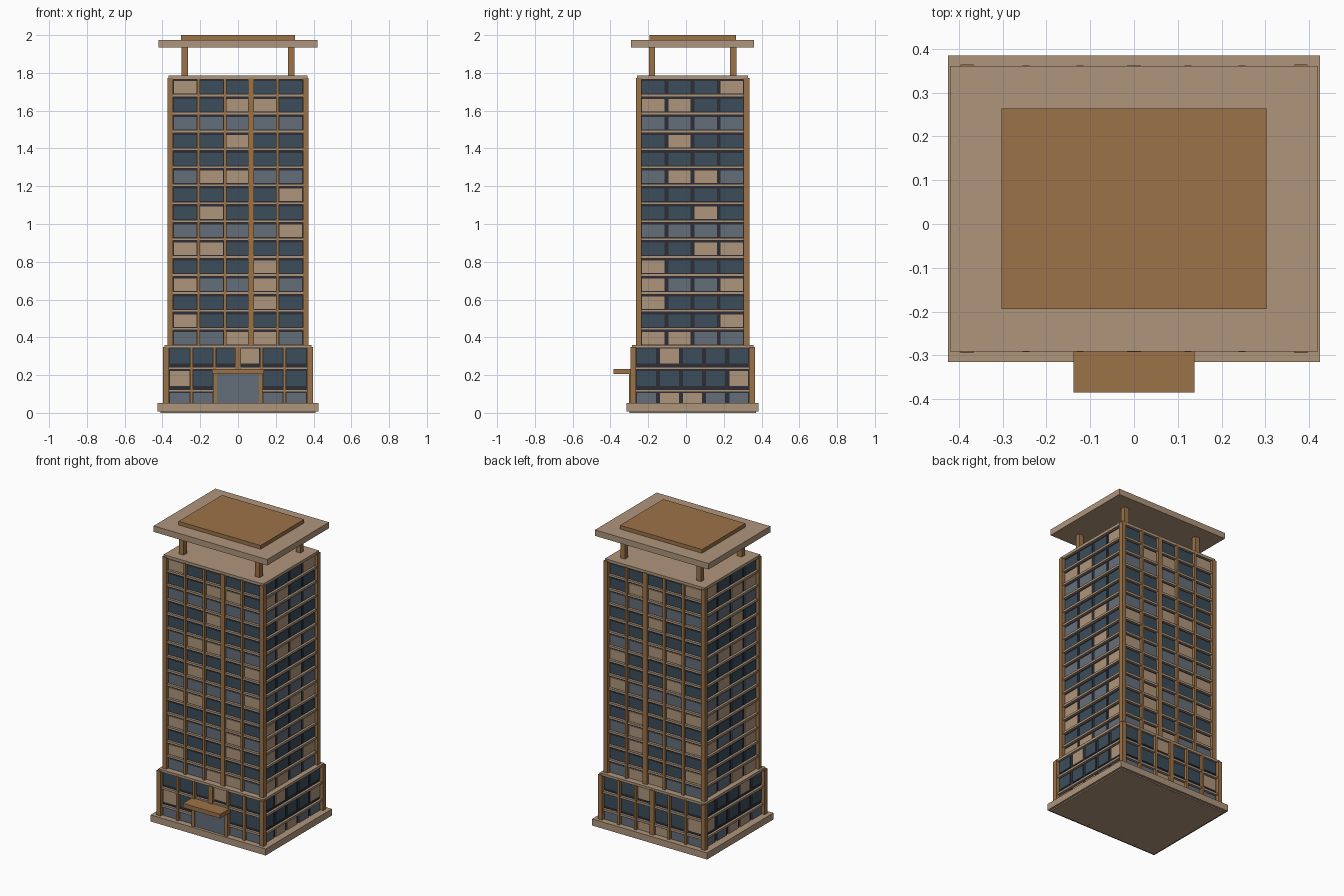
import bpy, bmesh
from mathutils import Vector

cube = bpy.data.objects.get("Cube")
if cube:
    bpy.data.objects.remove(cube, do_unlink=True)


def material(name, rgb):
    m = bpy.data.materials.new(name)
    m.use_nodes = True
    colour = (*rgb, 1)
    m.diffuse_color = colour
    m.node_tree.nodes["Principled BSDF"].inputs["Base Color"].default_value = colour
    return m


TAN = material("tan stone", (0.43, 0.30, 0.20))
WOOD = material("warm brown", (0.33, 0.17, 0.065))
DARK = material("dark blue glass", (0.044, 0.074, 0.102))
GREY = material("grey glass", (0.127, 0.156, 0.195))
CORE = material("charcoal wall", (0.025, 0.026, 0.039))

CY = 0.035  # centre of the building in depth


def boxes(name, mat, items):
    """One object made of boxes, each given as (x0, x1, y0, y1, z0, z1)."""
    bm = bmesh.new()
    for x0, x1, y0, y1, z0, z1 in items:
        made = bmesh.ops.create_cube(bm, size=1)["verts"]
        bmesh.ops.scale(bm, vec=(abs(x1 - x0), abs(y1 - y0), z1 - z0), verts=made)
        mid = Vector((x0 + x1, y0 + y1, z0 + z1)) / 2
        bmesh.ops.translate(bm, vec=mid, verts=made)
    mesh = bpy.data.meshes.new(name)
    bm.to_mesh(mesh)
    bm.free()
    mesh.materials.append(mat)
    ob = bpy.data.objects.new(name, mesh)
    bpy.context.collection.objects.link(ob)
    return ob


def slab(name, mat, hx, hy, z0, z1, cy=CY):
    return boxes(name, mat, [(-hx, hx, cy - hy, cy + hy, z0, z1)])


def corners(name, mat, cx, cy, half, z0, z1):
    return boxes(name, mat, [
        (sx * cx - half, sx * cx + half, CY + sy * cy - half, CY + sy * cy + half, z0, z1)
        for sx in (-1, 1) for sy in (-1, 1)])


def on_wall(wall, hx, hy, u0, u1, d0, d1, z0, z1):
    """Box on a wall: u runs along it, d is the distance out from it."""
    axis, s = wall
    if axis == "y":
        return (u0, u1, CY + s * (hy + d0), CY + s * (hy + d1), z0, z1)
    return (s * (hx + d0), s * (hx + d1), CY - u0, CY - u1, z0, z1)


WALLS = [("y", -1), ("y", 1), ("x", -1), ("x", 1)]

# Bays with drawn blinds, by storey
BLINDS = {0: "23", 1: "0", 2: "3", 3: "03", 4: "3", 5: "01", 6: "4", 7: "1",
          8: "4", 9: "12", 11: "2", 13: "23", 14: "0"}


def facade(name, hx, hy, bays, base, pitch, floors, sill, head, gap, top, door=False):
    panes = {"dark": [], "grey": [], "blind": []}
    bands, mullions = [], []
    for wall in WALLS:
        half, n = (hx, bays[0]) if wall[0] == "y" else (hy, bays[1])
        step = 2 * half / n
        for f in range(floors):
            z = base + f * pitch
            for i in range(n):
                u = -half + (i + 0.5) * step
                if door and wall == ("y", -1) and f == 0 and i in (2, 3):
                    continue
                kind = "grey" if f % 3 == 0 else "dark"
                if str(i) in BLINDS.get(f, ""):
                    kind = "blind"
                w = step / 2 - gap
                panes[kind].append(on_wall(wall, hx, hy, u - w, u + w,
                                           -0.005, 0.006, z + sill, z + head))
            if f:
                bands.append(on_wall(wall, hx, hy, -half, half,
                                     -0.005, 0.016, z - 0.007, z + 0.007))
        # Uprights stand on the front and back only
        if wall[0] == "y":
            for i in range(1, n):
                w = 0.016 if i == 3 else 0.008
                u = -half + i * step
                low = base
                if door and wall[1] < 0 and i == 3:
                    low = 0.22
                mullions.append(on_wall(wall, hx, hy, u - w, u + w,
                                        -0.005, 0.022, low, top))
    boxes(name + "_dark_windows", DARK, panes["dark"])
    boxes(name + "_grey_windows", GREY, panes["grey"])
    boxes(name + "_blinds", TAN, panes["blind"])
    boxes(name + "_floor_bands", TAN, bands)
    boxes(name + "_mullions", WOOD, mullions)


# Ground slab
slab("footing", TAN, 0.41, 0.335, 0, 0.01)
slab("plinth", TAN, 0.425, 0.35, 0.008, 0.052)

# Podium
slab("podium_core", CORE, 0.37, 0.305, 0.04, 0.35)
facade("podium", 0.37, 0.305, (6, 5), 0.0, 0.118, 3, 0.025, 0.105, 0.011, 0.348, door=True)
corners("podium_corner_posts", WOOD, 0.381, 0.314, 0.015, 0.04, 0.35)
slab("podium_cap", TAN, 0.388, 0.322, 0.343, 0.36)

# Entrance
boxes("entrance_door", GREY, [(-0.112, 0.112, -0.296, -0.26, 0.05, 0.207)])
boxes("entrance_posts", WOOD, [(s * 0.122 - 0.011, s * 0.122 + 0.011, -0.303, -0.26, 0.05, 0.207)
                               for s in (-1, 1)])
boxes("entrance_canopy", WOOD, [(-0.138, 0.138, -0.385, -0.26, 0.205, 0.233)])

# Tower
slab("tower_core", CORE, 0.35, 0.277, 0.34, 1.77)
facade("tower", 0.35, 0.277, (5, 4), 0.35, 0.095, 15, 0.011, 0.077, 0.01, 1.77)
corners("tower_corner_posts", WOOD, 0.359, 0.285, 0.015, 0.35, 1.773)
slab("tower_cap", TAN, 0.368, 0.294, 1.766, 1.785)

# Raised roof on four columns
corners("roof_columns", WOOD, 0.281, 0.215, 0.017, 1.78, 1.94)
slab("roof_slab", TAN, 0.42, 0.326, 1.935, 1.975)
slab("roof_top_panel", WOOD, 0.303, 0.229, 1.97, 2.0)
